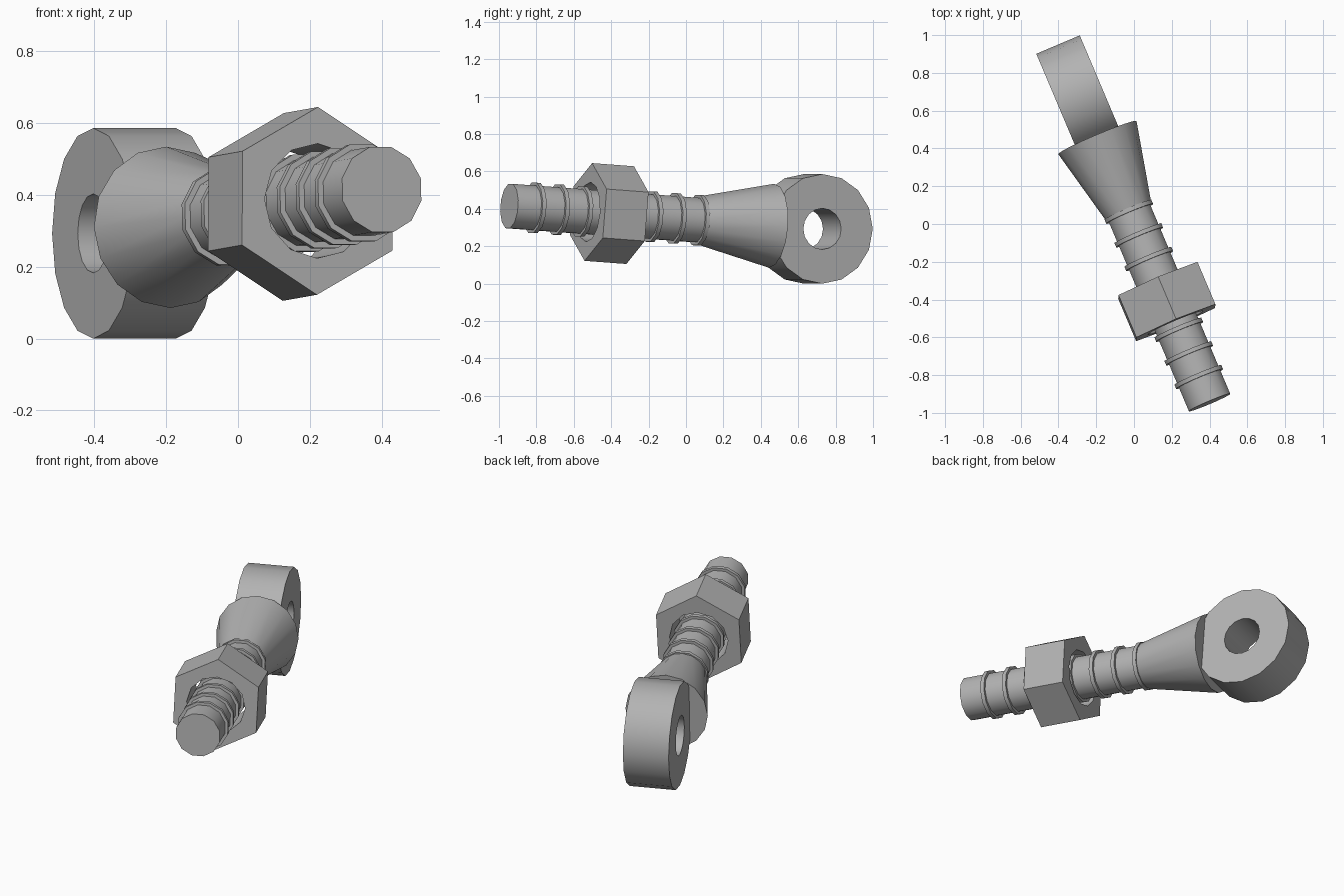
import bpy, bmesh, math
from mathutils import Matrix, Vector

if "Cube" in bpy.data.objects:
    bpy.data.objects.remove(bpy.data.objects["Cube"], do_unlink=True)

steel = bpy.data.materials.new("steel_grey")
steel.use_nodes = True
GREY = (0.45, 0.45, 0.45, 1)
steel.diffuse_color = GREY
steel.node_tree.nodes["Principled BSDF"].inputs["Base Color"].default_value = GREY

# Bolt axis: runs from the free shaft end to the middle of the eye
TIP = Vector((0.40, -0.945, 0.415))
EYE = Vector((-0.288, 0.68, 0.293))
axis = (EYE - TIP).normalized()
side = Vector((axis.y, -axis.x, 0)).normalized()


def frame(origin, x, z):
    """Matrix placing a part with the given local x and z directions."""
    y = z.cross(x)
    m = Matrix((x, y, z)).transposed().to_4x4()
    m.translation = origin
    return m


def finish(name, bm, matrix):
    """Turn a bmesh into a placed, smooth-by-angle steel object."""
    bmesh.ops.recalc_face_normals(bm, faces=bm.faces)
    mesh = bpy.data.meshes.new(name)
    bm.to_mesh(mesh)
    bm.free()
    mesh.transform(matrix)
    mesh.materials.append(steel)
    obj = bpy.data.objects.new(name, mesh)
    bpy.context.collection.objects.link(obj)
    bpy.ops.object.select_all(action="DESELECT")
    obj.select_set(True)
    bpy.context.view_layer.objects.active = obj
    bpy.ops.object.shade_smooth_by_angle(angle=math.radians(40))
    return obj


def along(s):
    return frame(TIP + axis * s, side, axis)


def turned(name, s0, s1, r0, r1, sides, turn=0.0):
    """Closed cylinder or cone along the bolt axis."""
    bm = bmesh.new()
    bmesh.ops.create_cone(bm, cap_ends=True, segments=sides,
                          radius1=r0, radius2=r1, depth=s1 - s0)
    spin = Matrix.Rotation(math.radians(turn), 4, "Z")
    return finish(name, bm, along((s0 + s1) / 2) @ spin)


def pierced(name, outer, hole, sides, thickness, matrix):
    """Block with a through hole; outer(angle) gives the outline radius."""
    bm = bmesh.new()
    loops = []
    for radius, z in ((outer, -0.5), (outer, 0.5),
                      (lambda a: hole, 0.5), (lambda a: hole, -0.5)):
        angles = [math.tau * i / sides for i in range(sides)]
        loops.append([bm.verts.new((radius(a) * math.cos(a),
                                    radius(a) * math.sin(a),
                                    z * thickness)) for a in angles])
    for k in range(4):
        a, b = loops[k], loops[(k + 1) % 4]
        for i in range(sides):
            j = (i + 1) % sides
            bm.faces.new((a[i], a[j], b[j], b[i]))
    return finish(name, bm, matrix)


def thread_ring(name, s, major, minor, sides, tube):
    """Small raised ring around the shaft."""
    bm = bmesh.new()
    rows = []
    for i in range(sides):
        a = math.tau * (i + 0.5) / sides
        row = []
        for j in range(tube):
            t = math.tau * (j + 0.5) / tube
            r = major + minor * math.cos(t)
            row.append(bm.verts.new((r * math.cos(a), r * math.sin(a),
                                     minor * math.sin(t))))
        rows.append(row)
    for i in range(sides):
        p, q = rows[i], rows[(i + 1) % sides]
        for j in range(tube):
            k = (j + 1) % tube
            bm.faces.new((p[j], q[j], q[k], p[k]))
    return finish(name, bm, along(s))


# Shaft and flared neck
turned("shaft", 0, 1.2, 0.123, 0.123, 12, turn=15)
turned("flared_neck", 1.105, 1.527, 0.13, 0.225, 16)

# Thread rings, evenly spaced along the shaft
for n in range(8):
    thread_ring(f"thread_ring_{n + 1}", 0.147 + n * 0.136, 0.128, 0.016, 12, 4)

# Hexagonal nut, loose on the shaft
FLAT = 0.262 * math.cos(math.pi / 6)


def hexagon(a):
    return FLAT / math.cos((a + math.pi / 6) % (math.pi / 3) - math.pi / 6)


pierced("hex_nut", hexagon, 0.16, 12, 0.244,
        along(0.582) @ Matrix.Rotation(math.radians(2), 4, "Z"))

# Eye with its hole running sideways
flat_axis = Vector((-side.y, side.x, 0))
pierced("eye", lambda a: 0.293, 0.11, 16, 0.25, frame(EYE, flat_axis, side))
